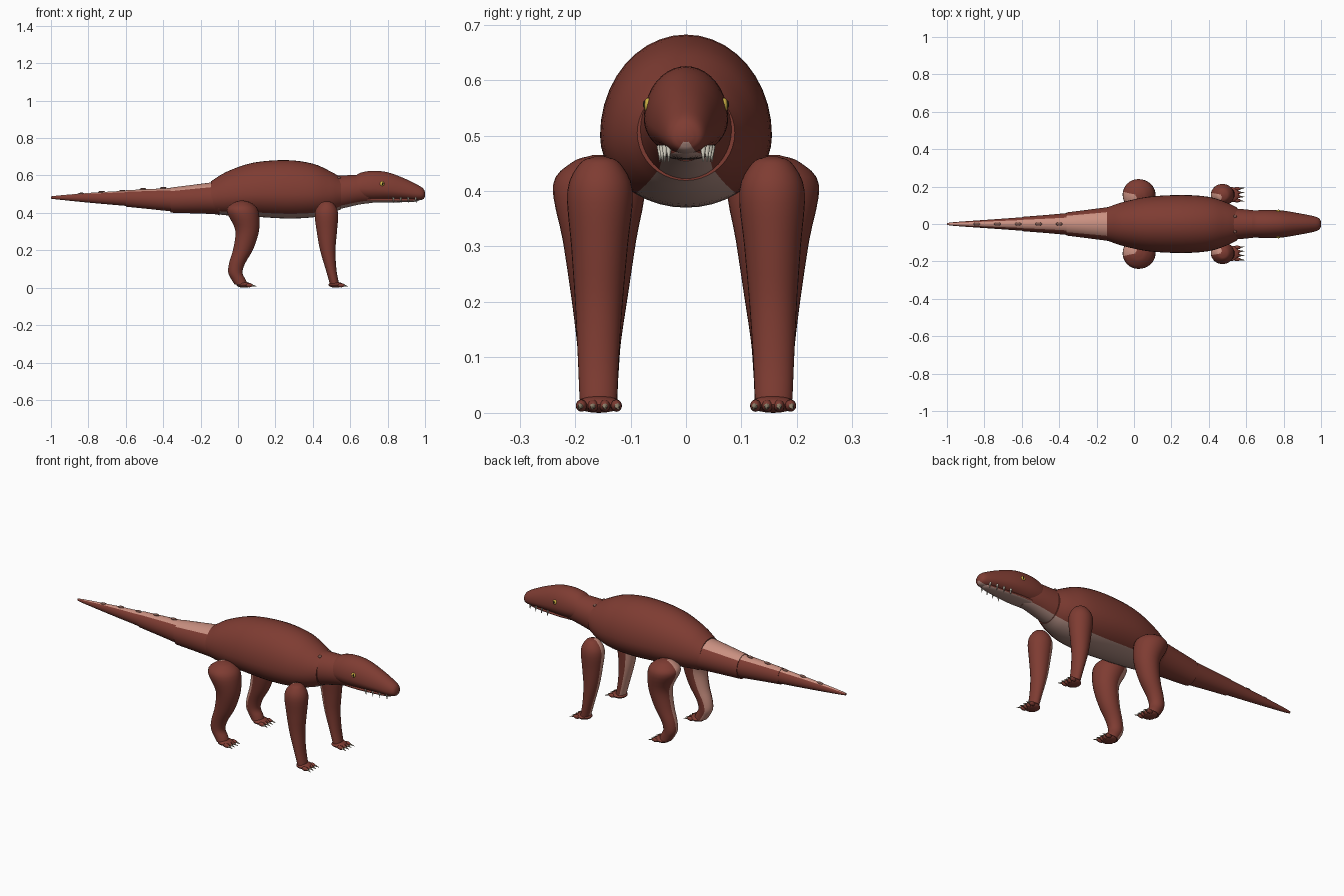
import bpy, bmesh
from math import sin, cos, tau, degrees, radians
from mathutils import Vector, Matrix

if "Cube" in bpy.data.objects:
    bpy.data.objects.remove(bpy.data.objects["Cube"])


def material(name, rgb):
    m = bpy.data.materials.new(name)
    m.use_nodes = True
    colour = (*rgb, 1)
    m.diffuse_color = colour
    m.node_tree.nodes["Principled BSDF"].inputs["Base Color"].default_value = colour
    return m


HIDE = material("rust red hide", (0.21, 0.045, 0.032))
PINK = material("pale pink skin", (0.59, 0.28, 0.22))
BELLY = material("dusky belly", (0.44, 0.27, 0.23))
CLAW = material("horn claw", (0.32, 0.25, 0.17))
TOOTH = material("ivory tooth", (0.75, 0.71, 0.6))
EYE = material("yellow eye", (0.62, 0.44, 0.06))
PUPIL = material("dark pupil", (0.02, 0.015, 0.01))
SCUTE = material("brown scute", (0.2, 0.09, 0.07))


def finish(name, bm, mats, sharp=40):
    bmesh.ops.recalc_face_normals(bm, faces=bm.faces)
    mesh = bpy.data.meshes.new(name)
    bm.to_mesh(mesh)
    bm.free()
    for m in mats:
        mesh.materials.append(m)
    ob = bpy.data.objects.new(name, mesh)
    bpy.context.collection.objects.link(ob)
    bpy.ops.object.select_all(action='DESELECT')
    ob.select_set(True)
    bpy.context.view_layer.objects.active = ob
    bpy.ops.object.shade_smooth_by_angle(angle=radians(sharp))
    return ob


def smooth_rows(rows, sub=4):
    """Catmull-Rom between the given cross-section rows."""
    rows = [Vector(r) for r in rows]
    out = []
    for i in range(len(rows) - 1):
        p, q = rows[i], rows[i + 1]
        o = rows[i - 1] if i else p * 2 - q
        r = rows[i + 2] if i + 2 < len(rows) else q * 2 - p
        for k in range(sub):
            t = k / sub
            out.append(0.5 * (2 * p + (q - o) * t + (2 * o - 5 * p + 4 * q - r) * t * t
                              + (3 * p - o - 3 * q + r) * t ** 3))
    return out + [rows[-1]]


def skin(name, rows, point, mats, pale, n=40):
    """Skin rings of n points; faces whose angle passes pale() get the second colour."""
    bm = bmesh.new()
    rings = [[bm.verts.new(point(r, tau * j / n)) for j in range(n)]
             for r in smooth_rows(rows)]
    for a, b in zip(rings, rings[1:]):
        for j in range(n):
            k = (j + 1) % n
            f = bm.faces.new((a[j], a[k], b[k], b[j]))
            f.material_index = int(pale(degrees(tau * (j + 0.5) / n)))
    bm.faces.new(rings[0])
    bm.faces.new(rings[-1])
    return finish(name, bm, mats)


def along_x(r, a):
    # row: x, centre z, half width, rise, drop; angle 0 is the top
    x, z, w, up, down = r
    return (x, w * sin(a), z + cos(a) * (up if cos(a) > 0 else down))


def along_z(r, a):
    # row: z, centre x, centre y, half depth, half width; angle 0 faces +x
    z, x, y, rx, ry = r
    return (x + rx * cos(a), y + ry * sin(a), z)


def under(limit):
    return lambda a: abs(a - 180) < limit


def over(limit):
    return lambda a: min(a, 360 - a) < limit


def ball(name, place, size, mat, turn=0):
    bm = bmesh.new()
    bmesh.ops.create_uvsphere(bm, u_segments=16, v_segments=10, radius=1)
    bm.transform(Matrix.Translation(place) @ Matrix.Rotation(turn, 4, 'Y')
                 @ Matrix.Diagonal((*size, 1)))
    return finish(name, bm, [mat])


def spike(name, base, tip, radius, mat):
    base, tip = Vector(base), Vector(tip)
    d = tip - base
    bm = bmesh.new()
    bmesh.ops.create_cone(bm, cap_ends=True, segments=8, radius1=radius,
                          radius2=radius * 0.1, depth=d.length)
    bm.transform(Matrix.Translation((base + tip) / 2)
                 @ d.to_track_quat('Z', 'Y').to_matrix().to_4x4())
    return finish(name, bm, [mat], 60)


# Trunk, neck and head
skin("body", [(-0.145, 0.48, 0.088, 0.088, 0.082), (-0.06, 0.49, 0.117, 0.13, 0.103),
              (0.08, 0.50, 0.146, 0.168, 0.12), (0.26, 0.50, 0.155, 0.182, 0.13),
              (0.40, 0.50, 0.145, 0.163, 0.124), (0.49, 0.50, 0.117, 0.124, 0.105),
              (0.55, 0.505, 0.088, 0.085, 0.086)],
     along_x, [HIDE, BELLY], under(36))
skin("neck", [(0.46, 0.51, 0.09, 0.088, 0.10), (0.54, 0.51, 0.083, 0.09, 0.09),
              (0.64, 0.52, 0.073, 0.082, 0.077), (0.72, 0.53, 0.06, 0.07, 0.076)],
     along_x, [HIDE, BELLY], under(40))
skin("head", [(0.63, 0.53, 0.068, 0.071, 0.055), (0.66, 0.53, 0.073, 0.086, 0.063),
              (0.72, 0.53, 0.076, 0.095, 0.066), (0.80, 0.525, 0.071, 0.092, 0.058),
              (0.89, 0.512, 0.056, 0.072, 0.043), (0.96, 0.502, 0.042, 0.048, 0.035),
              (0.99, 0.499, 0.03, 0.031, 0.026), (1.0, 0.498, 0.011, 0.012, 0.01)],
     along_x, [HIDE, BELLY], under(23))
skin("lower_jaw", [(0.69, 0.472, 0.045, 0.02, 0.016), (0.78, 0.470, 0.046, 0.016, 0.014),
                   (0.88, 0.470, 0.036, 0.012, 0.013), (0.95, 0.472, 0.025, 0.01, 0.012),
                   (0.975, 0.475, 0.008, 0.004, 0.005)],
     along_x, [HIDE, BELLY], under(68))

# Tail in three overlapping lengths
skin("tail_base", [(-0.10, 0.477, 0.098, 0.092, 0.09), (-0.14, 0.477, 0.09, 0.086, 0.083),
                   (-0.36, 0.47, 0.062, 0.065, 0.069)],
     along_x, [HIDE, PINK], over(45))
skin("tail_middle", [(-0.33, 0.47, 0.061, 0.064, 0.065), (-0.46, 0.473, 0.049, 0.055, 0.054),
                     (-0.60, 0.477, 0.038, 0.044, 0.044)],
     along_x, [HIDE, PINK], over(36))
skin("tail_tip", [(-0.57, 0.477, 0.038, 0.043, 0.042), (-0.78, 0.48, 0.023, 0.028, 0.027),
                  (-0.95, 0.482, 0.011, 0.012, 0.012), (-1.0, 0.482, 0.005, 0.006, 0.006)],
     along_x, [HIDE, PINK], over(36))

# Scutes along the tail, and a pair on the shoulders
for i, (x, z) in enumerate([(-0.28, 0.538), (-0.40, 0.533), (-0.51, 0.527),
                            (-0.62, 0.517), (-0.73, 0.512), (-0.84, 0.502)]):
    ball(f"tail_scute_{i + 1}", (x, 0, z), (0.018, 0.009, 0.006), SCUTE, -0.08)

HIND = [(0.465, 0.02, 0.155, 0.012, 0.012), (0.452, 0.022, 0.155, 0.05, 0.05),
        (0.41, 0.024, 0.157, 0.085, 0.083), (0.31, 0.049, 0.156, 0.064, 0.066),
        (0.21, 0.029, 0.156, 0.054, 0.051), (0.13, -0.005, 0.157, 0.043, 0.04),
        (0.08, -0.014, 0.157, 0.038, 0.036), (0.045, 0.002, 0.157, 0.038, 0.034),
        (0.018, 0.016, 0.157, 0.034, 0.034)]
FRONT = [(0.462, 0.475, 0.155, 0.01, 0.01), (0.45, 0.475, 0.155, 0.036, 0.036),
         (0.40, 0.473, 0.155, 0.062, 0.059), (0.30, 0.475, 0.156, 0.054, 0.051),
         (0.20, 0.48, 0.157, 0.041, 0.043), (0.10, 0.497, 0.158, 0.029, 0.037),
         (0.03, 0.513, 0.158, 0.025, 0.034), (0.015, 0.515, 0.158, 0.024, 0.032)]

for side, label in ((1, "left"), (-1, "right")):
    # Legs, pale on the inner rear
    for kind, rows, foot_x in (("hind", HIND, 0.032), ("front", FRONT, 0.523)):
        rows = [(z, x, y * side, rx, ry) for z, x, y, rx, ry in rows]
        mid = 180 + 25 * side
        skin(f"{label}_{kind}_leg", rows, along_z, [HIDE, PINK],
             lambda a, mid=mid: abs(a - mid) < 38, 32)
        ball(f"{label}_{kind}_foot", (foot_x, 0.157 * side, 0.0155),
             (0.04, 0.041, 0.0155), HIDE)
        for i in range(4):
            off = (i - 1.5) * 0.021
            y = 0.157 * side + off
            ball(f"{label}_{kind}_toe_{i + 1}", (foot_x + 0.028, y, 0.013),
                 (0.02, 0.01, 0.011), HIDE)
            spike(f"{label}_{kind}_claw_{i + 1}", (foot_x + 0.035, y, 0.015),
                  (foot_x + 0.068, y + off * 0.15, 0.006), 0.007, CLAW)

    # Eyes
    ball(f"{label}_eye", (0.77, 0.068 * side, 0.555), (0.013, 0.008, 0.013), EYE)
    ball(f"{label}_pupil", (0.773, 0.0745 * side, 0.556), (0.004, 0.003, 0.007), PUPIL)
    ball(f"{label}_shoulder_scute", (0.54, 0.04 * side, 0.587), (0.01, 0.009, 0.008), SCUTE)

    # Teeth
    for i, (x, y) in enumerate([(0.83, 0.047), (0.87, 0.043), (0.91, 0.038), (0.95, 0.031)]):
        spike(f"{label}_tooth_{i + 1}", (x, y * side, 0.482),
              (x + 0.003, y * side, 0.452), 0.006, TOOTH)
